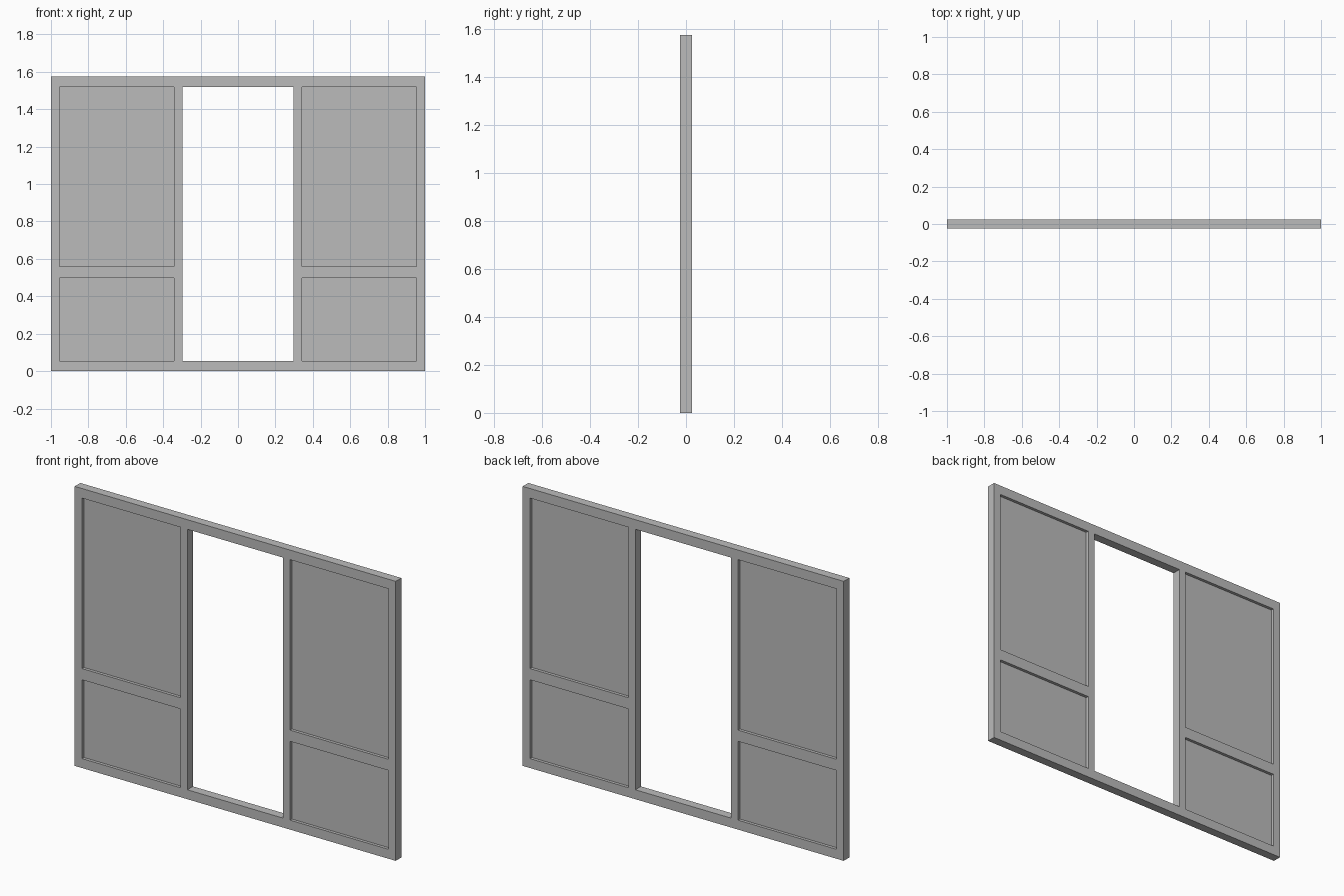
import bpy
import math

cube = bpy.data.objects.get("Cube")
if cube:
    bpy.data.objects.remove(cube, do_unlink=True)

HEIGHT = 1.574
HALF_DEPTH = 0.025      # frame
PANEL_HALF = 0.008      # recessed infill panels
LOW, HIGH = 0.053, 1.52
RAIL = (0.497, 0.56)    # middle rail between lower and upper panels

grey = bpy.data.materials.new("plain grey")
grey.use_nodes = True
colour = (0.5, 0.5, 0.5, 1)
grey.diffuse_color = colour
grey.node_tree.nodes["Principled BSDF"].inputs["Base Color"].default_value = colour


def slab(name, rects, half_depth):
    """Upright slab: first rectangle is the outline, the rest are holes."""
    curve = bpy.data.curves.new(name + "_outline", "CURVE")
    curve.dimensions = "2D"
    curve.fill_mode = "BOTH"
    curve.extrude = half_depth
    for x0, x1, z0, z1 in rects:
        spline = curve.splines.new("POLY")
        spline.use_smooth = False
        spline.use_cyclic_u = True
        spline.points.add(3)
        corners = [(x0, z0), (x1, z0), (x1, z1), (x0, z1)]
        for point, (x, z) in zip(spline.points, corners):
            point.co = (x, z, 0, 1)
    helper = bpy.data.objects.new(name + "_helper", curve)
    bpy.context.collection.objects.link(helper)
    graph = bpy.context.evaluated_depsgraph_get()
    mesh = bpy.data.meshes.new_from_object(helper.evaluated_get(graph))
    bpy.data.objects.remove(helper, do_unlink=True)
    bpy.data.curves.remove(curve)
    mesh.name = name
    mesh.materials.clear()
    mesh.materials.append(grey)
    obj = bpy.data.objects.new(name, mesh)
    obj.rotation_euler.x = math.pi / 2
    bpy.context.collection.objects.link(obj)
    return obj


# Panel bays on both sides of the doorway
bays = {}
for side, x0, x1 in (("right", -0.955, -0.341), ("left", 0.341, 0.955)):
    bays["lower_panel_" + side] = (x0, x1, LOW, RAIL[0])
    bays["upper_panel_" + side] = (x0, x1, RAIL[1], HIGH)

# Frame with the doorway and bays cut through
doorway = (-0.298, 0.298, LOW, HIGH)
slab("wall_frame", [(-1, 1, 0, HEIGHT), doorway, *bays.values()], HALF_DEPTH)

# Thin panels set into the middle of the frame
for name, rect in bays.items():
    slab(name, [rect], PANEL_HALF)
